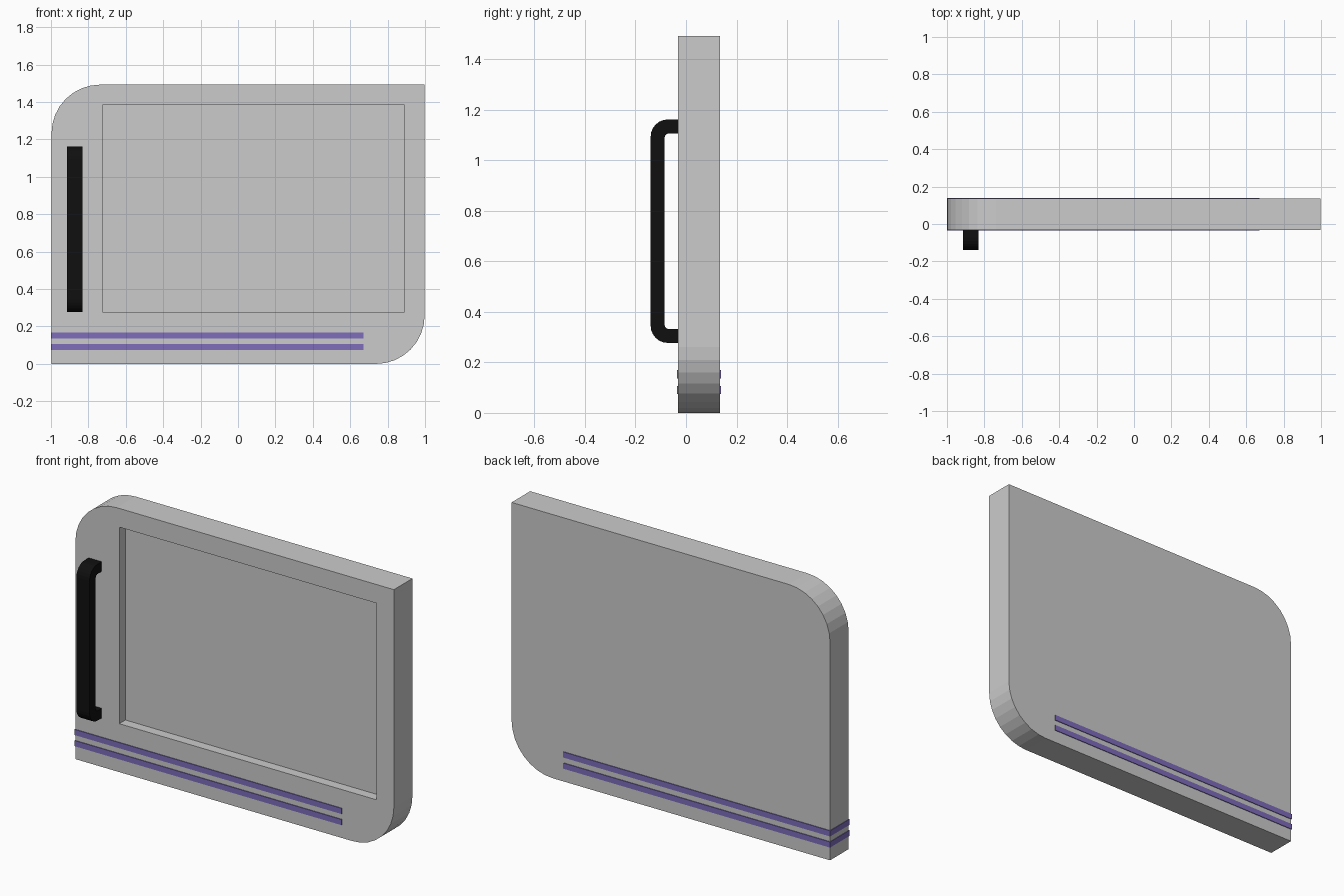
import bpy, bmesh, math

if "Cube" in bpy.data.objects:
    bpy.data.objects.remove(bpy.data.objects["Cube"])


def material(name, color):
    m = bpy.data.materials.new(name)
    m.diffuse_color = color
    m.use_nodes = True
    m.node_tree.nodes["Principled BSDF"].inputs["Base Color"].default_value = m.diffuse_color
    return m


def arc(cx, cz, r, start, end, n):
    return [(cx + r * math.cos(math.radians(start + (end - start) * i / n)),
             cz + r * math.sin(math.radians(start + (end - start) * i / n)))
            for i in range(n + 1)]


def finish(bm, name, mat=None):
    bmesh.ops.recalc_face_normals(bm, faces=bm.faces)
    me = bpy.data.meshes.new(name)
    bm.to_mesh(me)
    bm.free()
    ob = bpy.data.objects.new(name, me)
    bpy.context.collection.objects.link(ob)
    if mat:
        me.materials.append(mat)
    return ob


def prism(points, offset):
    """Extrude a closed 3D outline along an offset."""
    bm = bmesh.new()
    face = bm.faces.new([bm.verts.new(p) for p in points])
    ext = bmesh.ops.extrude_face_region(bm, geom=[face])
    bmesh.ops.translate(bm, vec=offset,
                        verts=[v for v in ext["geom"] if isinstance(v, bmesh.types.BMVert)])
    return bm


def box(x0, x1, y0, y1, z0, z1):
    return prism([(x0, y0, z0), (x1, y0, z0), (x1, y0, z1), (x0, y0, z1)], (0, y1 - y0, 0))


black = material("black", (0.005, 0.005, 0.005, 1))
purple = material("purple", (0.21, 0.15, 0.5, 1))

L, R, H, rad = -0.997, 0.998, 1.493, 0.26
front, back = -0.031, 0.135

# Door panel with two opposite rounded corners
outline = [(L, 0)] + arc(R - rad, rad, rad, -90, 0, 8) + [(R, H)] \
    + arc(L + rad, H - rad, rad, 90, 180, 8)
panel = finish(prism([(x, front, z) for x, z in outline], (0, back - front, 0)), "door_panel")

# Shallow recess in the front face
cutter = finish(box(-0.722, 0.888, front - 0.1, front + 0.055, 0.274, 1.387), "recess_cutter")
cutter.hide_render = True
cutter.hide_set(True)
mod = panel.modifiers.new("recess", 'BOOLEAN')
mod.operation = 'DIFFERENCE'
mod.solver = 'EXACT'
mod.object = cutter

# Pull handle: C-shaped side profile extruded in x
y0, z0, z1, t, ro, ri = -0.14, 0.277, 1.162, 0.055, 0.068, 0.018
yi, zi0, zi1 = y0 + t, z0 + t, z1 - t
side = [(front, z1)] + arc(y0 + ro, z1 - ro, ro, 90, 180, 6) \
    + arc(y0 + ro, z0 + ro, ro, 180, 270, 6) + [(front, z0), (front, zi0)] \
    + arc(yi + ri, zi0 + ri, ri, 270, 180, 4) \
    + arc(yi + ri, zi1 - ri, ri, 180, 90, 4) + [(front, zi1)]
finish(prism([(-0.914, y, z) for y, z in side], (0.082, 0, 0)), "handle", black)

# Two stripes wrapping the front, left edge and back
for i, z in enumerate((0.074, 0.137)):
    finish(box(-1.0, 0.672, front - 0.004, back + 0.004, z, z + 0.032), f"stripe_{i + 1}", purple)
